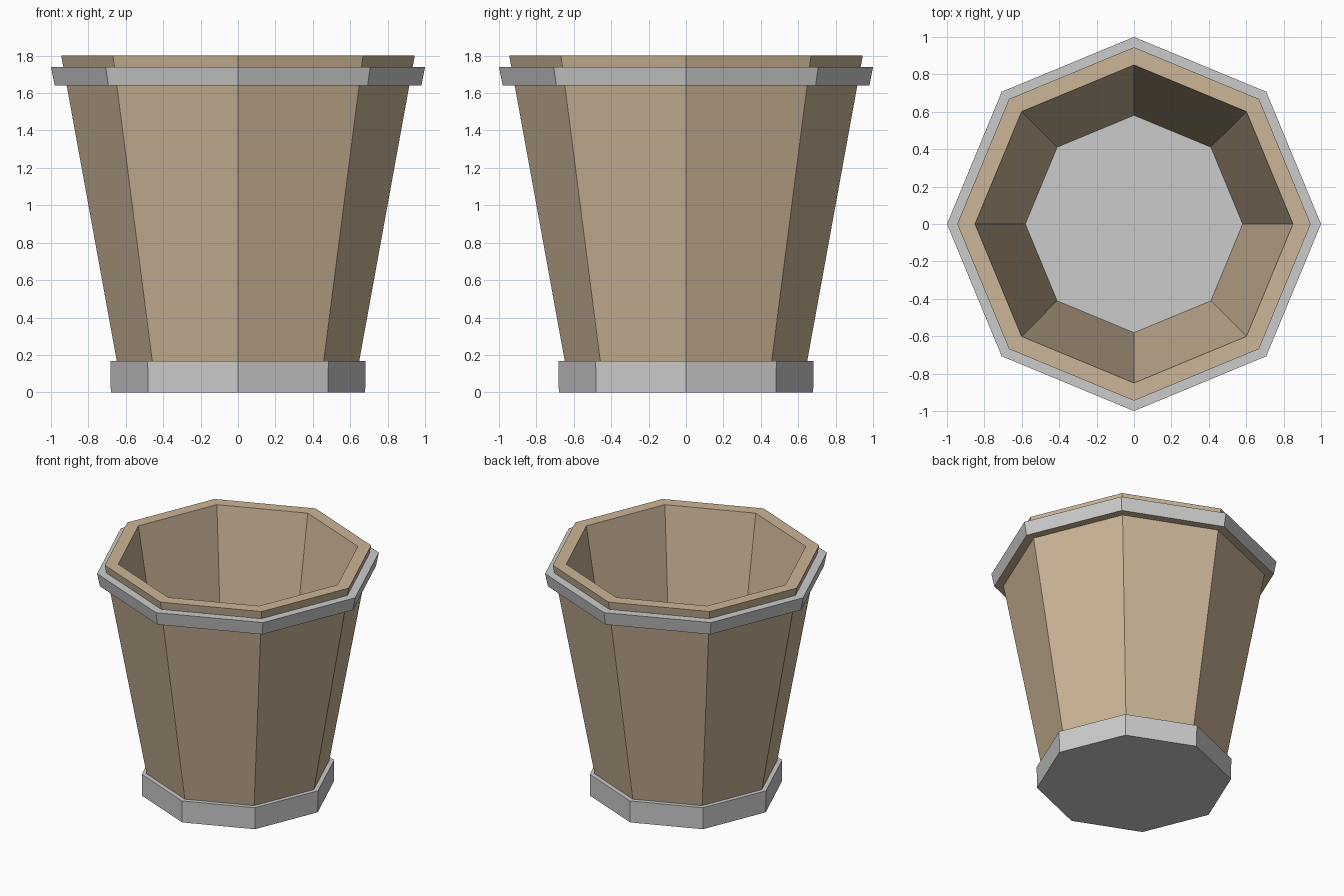
import bpy, bmesh
from math import cos, sin, pi

if "Cube" in bpy.data.objects:
    bpy.data.objects.remove(bpy.data.objects["Cube"])

SIDES = 8

wood = bpy.data.materials.new("wood")
wood.diffuse_color = (0.60, 0.46, 0.31, 1)
wood.use_nodes = True
wood.node_tree.nodes["Principled BSDF"].inputs["Base Color"].default_value = wood.diffuse_color
metal = bpy.data.materials.new("metal")
metal.diffuse_color = (0.8, 0.8, 0.8, 1)
metal.use_nodes = True
metal.node_tree.nodes["Principled BSDF"].inputs["Base Color"].default_value = metal.diffuse_color


def lathe(name, profile, mats, closed=False, face_mats=None):
    """Sweep an (r, z) profile around z with flat sides; open profiles get capped."""
    bm = bmesh.new()
    rings = [[bm.verts.new((r * cos(2 * pi * i / SIDES), r * sin(2 * pi * i / SIDES), z))
              for i in range(SIDES)] for r, z in profile]
    n = len(rings)
    for k in range(n if closed else n - 1):
        a, b = rings[k], rings[(k + 1) % n]
        for i in range(SIDES):
            j = (i + 1) % SIDES
            f = bm.faces.new((a[i], a[j], b[j], b[i]))
            f.material_index = face_mats[k] if face_mats else 0
    if not closed:
        bm.faces.new(rings[0][::-1])
        bm.faces.new(rings[-1])
    bmesh.ops.recalc_face_normals(bm, faces=bm.faces)
    mesh = bpy.data.meshes.new(name)
    bm.to_mesh(mesh)
    bm.free()
    for m in mats:
        mesh.materials.append(m)
    obj = bpy.data.objects.new(name, mesh)
    bpy.context.collection.objects.link(obj)
    return obj


# Solid foot, whose top is the floor inside the bucket
lathe("base", [(0.68, 0), (0.683, 0.167)], [metal])

# Hollow tapered wall
lathe("wall", [(0.648, 0.167), (0.945, 1.80), (0.85, 1.80), (0.581, 0.167)],
      [wood], closed=True)

# Metal band below the lip, with a wooden underside
lathe("rim_band", [(0.98, 1.64), (1.0, 1.74), (0.925, 1.74), (0.91, 1.64)],
      [metal, wood], closed=True, face_mats=[0, 0, 0, 1])
